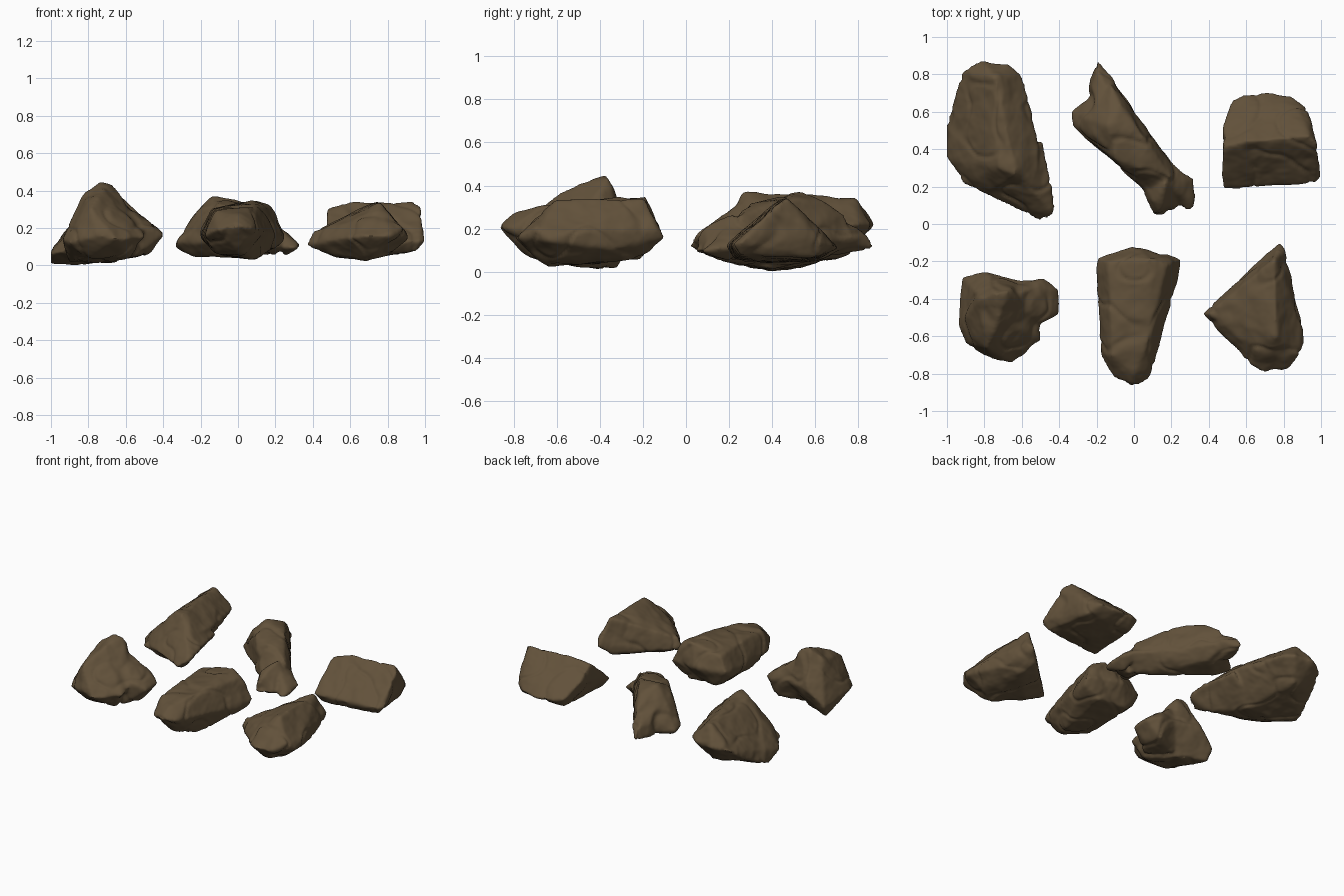
import bpy, bmesh
from mathutils import Vector, noise

stone = bpy.data.materials.new("brown_stone")
stone.diffuse_color = (0.122, 0.083, 0.043, 1)


def rock(name, *chunks):
    """Fuse angular chunks (convex hulls) into one stone, then weather its surface."""
    me = bpy.data.meshes.new(name)
    for pts in chunks:
        bm = bmesh.new()
        bm.from_mesh(me)
        vs = [bm.verts.new(p) for p in pts]
        r = bmesh.ops.convex_hull(bm, input=vs)
        loose = {g for g in r["geom_interior"] + r["geom_unused"]
                 if isinstance(g, bmesh.types.BMVert)}
        bmesh.ops.delete(bm, geom=list(loose), context='VERTS')
        bm.to_mesh(me)
        bm.free()
    ob = bpy.data.objects.new(name, me)
    bpy.context.collection.objects.link(ob)
    bpy.context.view_layer.objects.active = ob
    m = ob.modifiers.new("fuse", 'REMESH')
    m.mode = 'VOXEL'
    m.voxel_size = 0.012
    s = ob.modifiers.new("soften", 'SMOOTH')
    s.factor = 0.5
    s.iterations = 6
    for mod in ("fuse", "soften"):
        bpy.ops.object.modifier_apply(modifier=mod)
    # Weathering: broad dents, shallow cracks and fine roughness
    me = ob.data
    moves = []
    for v in me.vertices:
        p = v.co
        d = 0.001 + 0.008 * noise.noise(p * 6) + 0.005 * noise.noise(p * 14)
        crease = abs(noise.noise(p * 4.5 + Vector((3, 7, 1))))
        d -= 0.008 * max(0, 1 - crease * 9)
        d += 0.0015 * noise.noise(p * 35)
        moves.append(p + v.normal * d)
    for v, p in zip(me.vertices, moves):
        v.co = (max(-1, min(1, p.x)), p.y, max(0, p.z))
    me.materials.clear()
    me.materials.append(stone)
    for f in me.polygons:
        f.use_smooth = True
        f.material_index = 0


# Back left: long two-peaked boulder
rock("back_left_rock", [
    (-.92, .82, .2), (-.82, .87, .22), (-.67, .86, .22), (-.6, .8, .22),
    (-.74, .78, .35), (-.7, .65, .33), (-.63, .26, .375), (-.72, .3, .35),
    (-.55, .6, .2), (-.51, .4, .25), (-.51, .25, .26),
    (-.8, .16, .12), (-.92, .22, .08), (-1.01, .35, .06), (-1.01, .48, .01),
    (-.96, .68, .1), (-.75, .76, .08), (-.65, .4, .02), (-.58, .15, .05), (-.9, .4, 0)],
    [(-.63, .27, .36), (-.49, .45, .2), (-.43, .18, .2), (-.43, .05, .17),
     (-.5, .02, .12), (-.8, .16, .12), (-.55, .15, .05), (-.65, .4, .04)])

# Back middle: diagonal slab with a forked right end and a narrow rear tip
rock("back_middle_rock", [
    (-.1, .34, .33), (.04, .48, .34), (-.14, .52, .37), (-.07, .63, .33),
    (.12, .27, .3), (.2, .25, .26), (-.33, .53, .12), (-.34, .6, .1),
    (-.21, .47, .3), (-.24, .56, .27),
    (-.26, .52, .2), (-.18, .44, .2), (-.07, .33, .18), (.05, .2, .15),
    (-.24, .67, .1), (-.12, .77, .14), (-.12, .74, .26), (-.05, .66, .2), (.06, .52, .2),
    (.16, .38, .18), (.23, .3, .15), (.25, .22, .12), (.1, .14, .12),
    (-.25, .55, .05), (-.1, .65, .06), (0, .35, .04), (.15, .22, .05)],
    [(-.195, .87, .11), (-.2, .85, .18), (-.1, .77, .17), (-.24, .76, .1),
     (-.23, .74, .19), (-.25, .66, .1), (-.1, .6, .3), (-.15, .6, .05),
     (-.2, .55, .29), (-.05, .6, .1)],
    [(.1, .045, .09), (.15, .035, .09), (.13, .06, .17), (.24, .09, .1), (.06, .13, .12),
     (.05, .22, .15), (.2, .28, .24), (.2, .2, .05), (.16, .1, .22), (.1, .12, .22),
     (.17, .22, .27)],
    [(.29, .07, .09), (.33, .1, .1), (.32, .24, .12), (.2, .32, .18),
     (.22, .12, .1), (.2, .2, .22), (.25, .2, .05)])

# Back right: wedge with a straight ridge
rock("back_right_rock", [
    (.48, .41, .31), (.6, .44, .34), (.94, .47, .34), (.98, .42, .31),
    (.475, .185, .12), (.8, .22, .13), (.97, .215, .13), (1, .25, .13),
    (.475, .54, .22), (.52, .66, .13), (.6, .695, .12), (.72, .71, .11),
    (.85, .685, .12), (.92, .62, .14), (.52, .22, .06), (.95, .25, .07),
    (.9, .6, .07), (.55, .62, .06), (.7, .4, .045)])

# Front left: tall blocky stone with a side shoulder
rock("front_left_rock", [
    (-.92, -.28, .1), (-.9, -.32, .02), (-.8, -.25, .2), (-.62, -.3, .2),
    (-.82, -.4, .4), (-.74, -.37, .45), (-.67, -.36, .435), (-.72, -.5, .41),
    (-.79, -.66, .31), (-.94, -.55, .14), (-.9, -.64, .12), (-.75, -.73, .16),
    (-.65, -.75, .14), (-.62, -.68, .18), (-.5, -.63, .15), (-.5, -.5, .2),
    (-.8, -.6, .04), (-.72, -.4, .01), (-.58, -.58, .04)],
    [(-.68, -.38, .38), (-.65, -.3, .22), (-.48, -.29, .18), (-.4, -.35, .17),
     (-.4, -.48, .16), (-.5, -.53, .22), (-.52, -.34, .27), (-.45, -.36, .22),
     (-.45, -.46, .22), (-.7, -.5, .32), (-.53, -.5, .26),
     (-.67, -.4, .03), (-.48, -.45, .06), (-.5, -.33, .06), (-.55, -.55, .05)])

# Front middle: flat-topped stone tapering towards the front
rock("front_middle_rock", [
    (-.14, -.2, .3), (.09, -.18, .35), (.18, -.22, .32), (.08, -.62, .32),
    (0, -.8, .27), (-.12, -.7, .29), (-.13, -.4, .31), (-.2, -.18, .2),
    (-.2, -.25, .15), (0, -.12, .2), (.255, -.185, .17), (.25, -.22, .13),
    (.15, -.6, .18), (.08, -.83, .2), (-.01, -.875, .21), (-.11, -.82, .19),
    (-.18, -.7, .16), (-.1, -.2, .07), (.12, -.21, .06), (.08, -.6, .03),
    (0, -.75, .08), (-.12, -.6, .06)])

# Front right: pointed, faceted stone
rock("front_right_rock", [
    (.78, -.1, .16), (.81, -.14, .2), (.75, -.19, .345),
    (.68, -.45, .31), (.76, -.6, .335), (.82, -.35, .27), (.84, -.33, .1),
    (.9, -.55, .18), (.91, -.62, .14), (.88, -.7, .2),
    (.82, -.78, .16), (.7, -.8, .16), (.63, -.76, .15), (.65, -.68, .24),
    (.5, -.62, .14), (.365, -.48, .11), (.4, -.48, .18), (.42, -.49, .08),
    (.55, -.34, .17), (.72, -.15, .1), (.75, -.23, .06),
    (.55, -.48, .04), (.7, -.65, .02), (.8, -.6, .05)])
